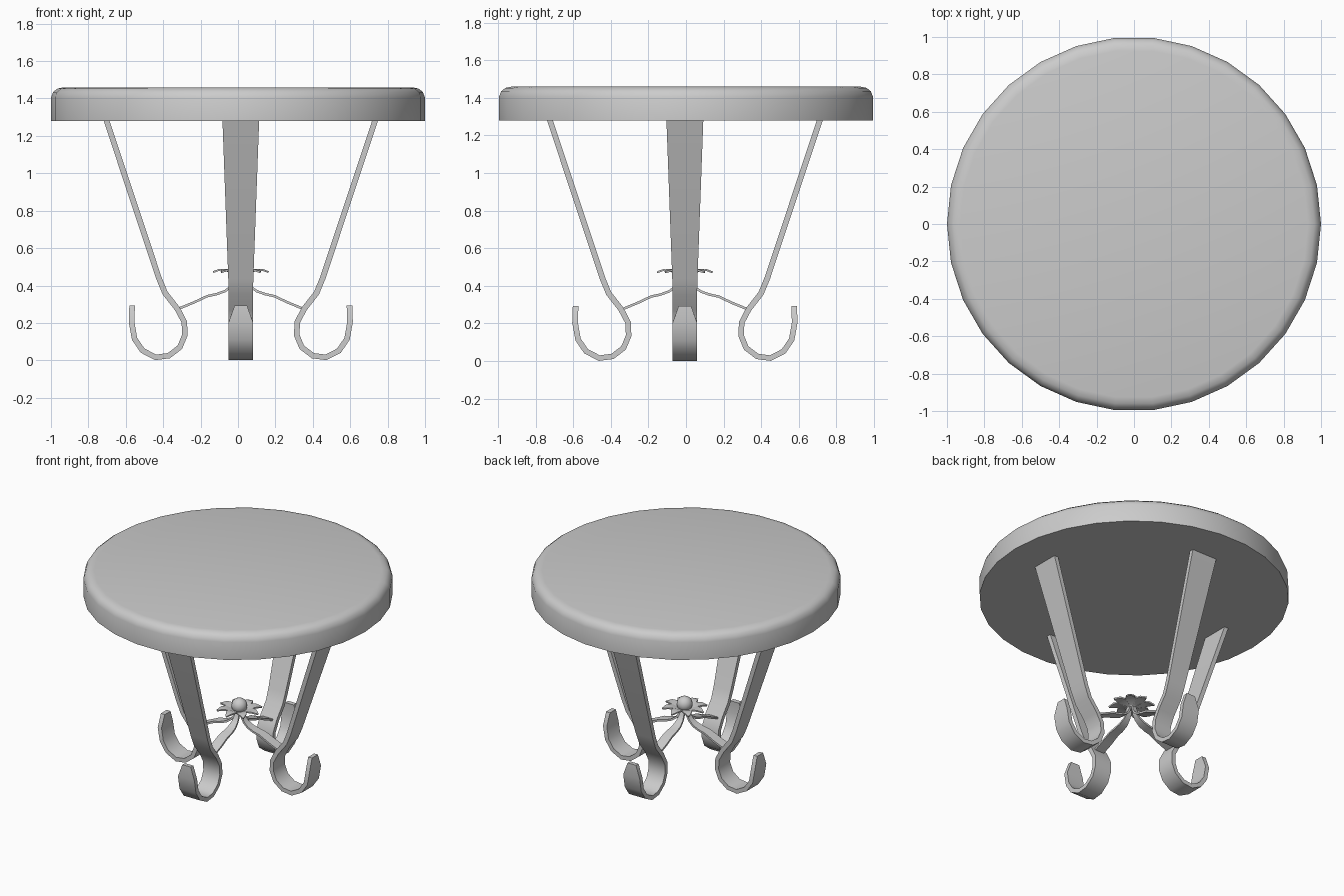
import bpy, bmesh, math
from mathutils import Vector, Matrix

if "Cube" in bpy.data.objects:
    bpy.data.objects.remove(bpy.data.objects["Cube"])

CX, CY = 0.015, -0.006          # centre of the leg frame


def finish(name, bm, angle=35):
    bmesh.ops.recalc_face_normals(bm, faces=bm.faces)
    me = bpy.data.meshes.new(name)
    bm.to_mesh(me)
    bm.free()
    ob = bpy.data.objects.new(name, me)
    bpy.context.collection.objects.link(ob)
    bpy.ops.object.select_all(action='DESELECT')
    ob.select_set(True)
    bpy.context.view_layer.objects.active = ob
    bpy.ops.object.shade_smooth_by_angle(angle=math.radians(angle))
    return ob


def ribbon(name, path, thick, turn):
    """Flat bar swept along (radius, z, half width), turned about the centre."""
    bm = bmesh.new()
    pts = [Vector((r, z)) for r, z, w in path]
    rings = []
    for i, p in enumerate(pts):
        a = (p - pts[i - 1]).normalized() if i else None
        b = (pts[i + 1] - p).normalized() if i < len(pts) - 1 else None
        d = ((a or b) + (b or a)).normalized()
        n = Vector((-d.y, d.x)) * thick / 2
        w = path[i][2]
        rings.append([bm.verts.new((p.x + s * n.x, t * w, p.y + s * n.y))
                      for s, t in ((1, 1), (1, -1), (-1, -1), (-1, 1))])
    for r0, r1 in zip(rings, rings[1:]):
        for k in range(4):
            bm.faces.new((r0[k], r0[(k + 1) % 4], r1[(k + 1) % 4], r1[k]))
    bm.faces.new(rings[0])
    bm.faces.new(rings[-1])
    bm.transform(Matrix.Translation((CX, CY, 0)) @ Matrix.Rotation(turn, 4, 'Z'))
    return finish(name, bm)


# table top: 30-sided disc with a rounded upper rim
bm = bmesh.new()
rings = []
for r, z in ((1, 1.28), (1, 1.405), (0.988, 1.435), (0.965, 1.453), (0.93, 1.46)):
    rings.append([bm.verts.new((r * math.cos(math.tau * i / 30),
                                r * math.sin(math.tau * i / 30), z)) for i in range(30)])
for r0, r1 in zip(rings, rings[1:]):
    for i in range(30):
        j = (i + 1) % 30
        bm.faces.new((r0[i], r0[j], r1[j], r1[i]))
bm.faces.new(rings[0])
bm.faces.new(rings[-1])
finish("table_top", bm)

# profiles: radius, height, half width
leg = [(0.719, 1.285, 0.098), (0.438, 0.44, 0.067), (0.405, 0.36, 0.065),
       (0.34, 0.277, 0.065), (0.302, 0.205, 0.065), (0.299, 0.135, 0.065),
       (0.326, 0.07, 0.065), (0.385, 0.025, 0.065), (0.455, 0.016, 0.065),
       (0.525, 0.052, 0.065), (0.568, 0.115, 0.065), (0.584, 0.205, 0.065),
       (0.581, 0.293, 0.033)]
stretcher = [(0.335, 0.275, 0.036), (0.25, 0.31, 0.036), (0.18, 0.343, 0.034),
             (0.13, 0.354, 0.032), (0.085, 0.37, 0.028), (0.05, 0.395, 0.022),
             (0.03, 0.425, 0.018), (0.018, 0.47, 0.014)]
petal = [(0.01, 0.455, 0.008), (0.04, 0.467, 0.022), (0.08, 0.482, 0.034),
         (0.115, 0.484, 0.026), (0.148, 0.472, 0.003)]

# four scrolled legs, each with a stretcher to the hub
for i, side in enumerate(("right", "back", "left", "front")):
    ribbon(side + "_leg", leg, 0.03, i * math.pi / 2)
    ribbon(side + "_stretcher", stretcher, 0.013, i * math.pi / 2)

# flower at the hub: petals round a ball
for i in range(8):
    ribbon(f"petal_{i + 1}", petal, 0.01, i * math.pi / 4)
bm = bmesh.new()
bmesh.ops.create_uvsphere(bm, u_segments=16, v_segments=10, radius=0.052,
                          matrix=Matrix.Translation((CX, CY, 0.497)))
finish("flower_ball", bm, 60)
